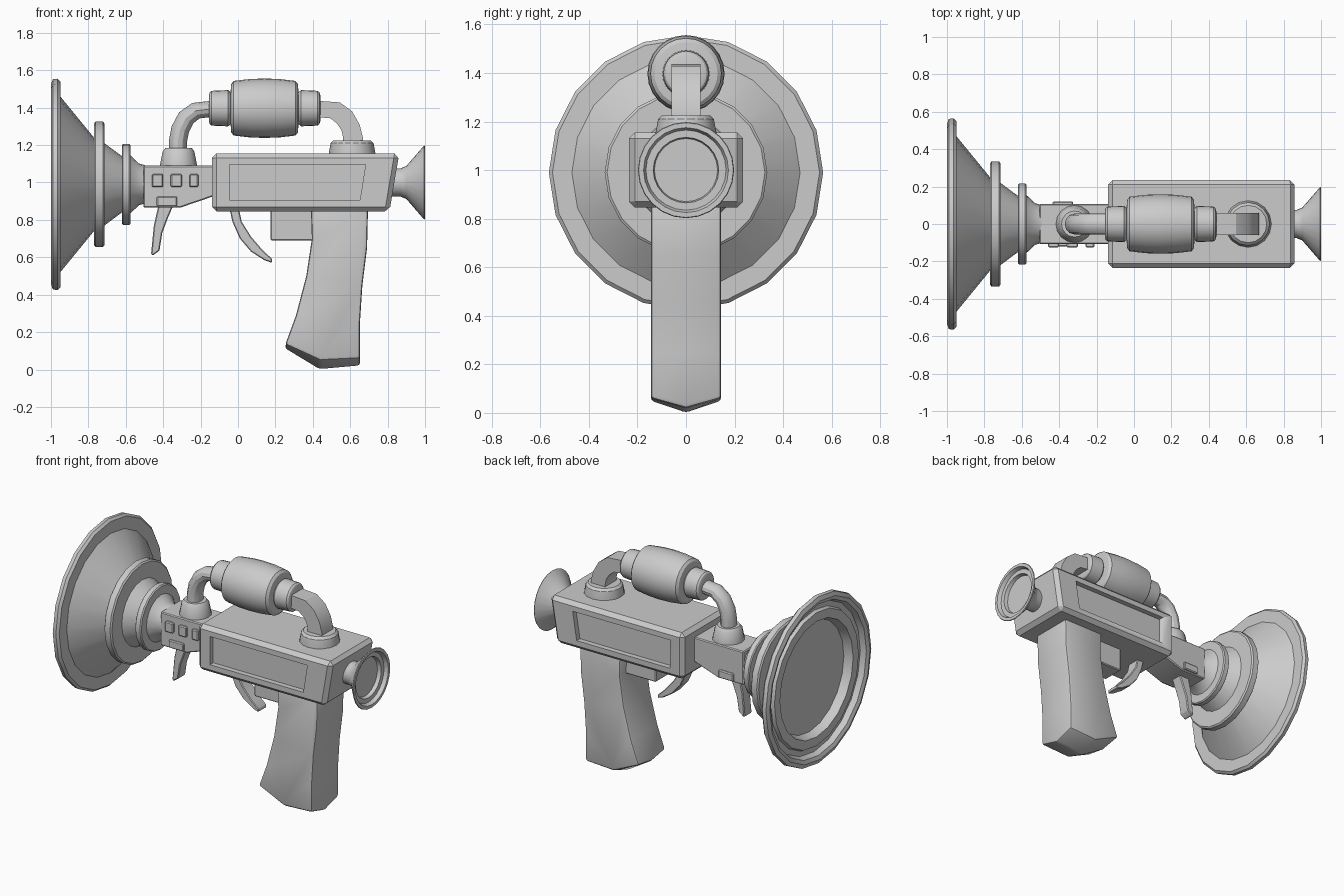
import bpy, bmesh
from math import cos, sin, pi, radians
from mathutils import Vector


def make(name, bm, bevel=0.0, segments=1, angle=30):
    bmesh.ops.recalc_face_normals(bm, faces=bm.faces)
    me = bpy.data.meshes.new(name)
    bm.to_mesh(me)
    bm.free()
    ob = bpy.data.objects.new(name, me)
    bpy.context.collection.objects.link(ob)
    bpy.ops.object.select_all(action='DESELECT')
    bpy.context.view_layer.objects.active = ob
    ob.select_set(True)
    if bevel:
        m = ob.modifiers.new("bevel", 'BEVEL')
        m.width, m.segments, m.limit_method = bevel, segments, 'ANGLE'
        bpy.ops.object.modifier_apply(modifier=m.name)
    bpy.ops.object.shade_smooth_by_angle(angle=radians(angle))
    return ob


def loft(name, rings, **kw):
    """Join equal-length rings of points and cap both ends."""
    bm = bmesh.new()
    vs = [[bm.verts.new(p) for p in r] for r in rings]
    n = len(rings[0])
    for a, b in zip(vs, vs[1:]):
        for i in range(n):
            j = (i + 1) % n
            bm.faces.new((a[i], a[j], b[j], b[i]))
    bm.faces.new(vs[0])
    bm.faces.new(vs[-1])
    return make(name, bm, **kw)


def prism(name, prof, y0, y1, **kw):
    return loft(name, [[(x, y, z) for x, z in prof] for y in (y0, y1)], **kw)


def box(name, x0, x1, y0, y1, z0, z1, **kw):
    return prism(name, [(x0, z0), (x1, z0), (x1, z1), (x0, z1)], y0, y1, **kw)


def lathe(name, prof, origin, n, axis='X', **kw):
    """Revolve (along, radius) pairs about the x or z axis."""
    o = Vector(origin)
    rings = []
    for t, r in prof:
        ring = []
        for k in range(n):
            c, s = r * cos(2 * pi * k / n), r * sin(2 * pi * k / n)
            ring.append(o + Vector((t, c, s) if axis == 'X' else (c, s, t)))
        rings.append(ring)
    return loft(name, rings, **kw)


# Flared horn with two collars and a recessed mouth
lathe("horn", [
    (-0.92, 0.37), (-0.975, 0.39), (-0.975, 0.45), (-0.955, 0.46), (-0.955, 0.495),
    (-0.99, 0.51), (-1.0, 0.535), (-0.99, 0.562), (-0.965, 0.565), (-0.95, 0.55),
    (-0.95, 0.47), (-0.77, 0.25), (-0.77, 0.325), (-0.762, 0.335), (-0.722, 0.335),
    (-0.714, 0.325), (-0.714, 0.22), (-0.62, 0.15), (-0.62, 0.21), (-0.614, 0.217),
    (-0.582, 0.217), (-0.575, 0.21), (-0.575, 0.155), (-0.53, 0.112), (-0.49, 0.1)],
    (0, 0, 0.99), 20)

# Neck block, its buttons and the trigger pivot
prism("neck", [(-0.505, 0.865), (-0.31, 0.865), (-0.12, 0.93), (-0.12, 1.09), (-0.505, 1.09)],
      -0.108, 0.108, bevel=0.006)
for i, (x0, x1) in enumerate([(-0.46, -0.4), (-0.36, -0.3), (-0.26, -0.212)]):
    box(f"button_{i + 1}", x0, x1, -0.125, -0.09, 0.975, 1.045, bevel=0.006)
box("front_trigger_pivot", -0.435, -0.325, -0.121, 0.121, 0.872, 0.925, bevel=0.006)

# Main body with a recessed panel on each side
body = prism("body", [(-0.14, 0.845), (0.81, 0.845), (0.862, 1.155), (-0.14, 1.155)],
             -0.235, 0.235, bevel=0.025)
for s in (-1, 1):
    cutter = prism("panel_cutter", [(-0.045, 0.905), (0.652, 0.905), (0.682, 1.095), (-0.045, 1.095)],
                   s * 0.2, s * 0.3)
    cutter.hide_render = True
    m = body.modifiers.new("panel", 'BOOLEAN')
    m.operation, m.object, m.solver = 'DIFFERENCE', cutter, 'EXACT'
    bpy.context.view_layer.objects.active = body
    bpy.ops.object.modifier_apply(modifier=m.name)
    bpy.data.objects.remove(cutter)

# Pistol grip: three slices, the middle one dips at the base
side = [(0.39, 0.86), (0.395, 0.7), (0.365, 0.5), (0.31, 0.29), (0.253, 0.135),
        (0.44, 0.05), (0.652, 0.06), (0.652, 0.25), (0.665, 0.45), (0.69, 0.65), (0.695, 0.86)]
middle = list(side)
middle[4:7] = [(0.25, 0.115), (0.44, 0.0), (0.652, 0.02)]
loft("grip", [[(x, y, z) for x, z in p] for p, y in
              ((side, -0.145), (middle, 0), (side, 0.145))], bevel=0.015, segments=2)

# Triggers and trigger housing
box("trigger_housing", 0.173, 0.42, -0.075, 0.075, 0.69, 0.86, bevel=0.006)
prism("rear_trigger", [(-0.045, 0.86), (-0.03, 0.79), (0.01, 0.7), (0.07, 0.63), (0.14, 0.585),
                       (0.182, 0.57), (0.182, 0.592), (0.13, 0.64), (0.07, 0.71), (0.02, 0.79),
                       (0.005, 0.86)], -0.045, 0.045, bevel=0.005)
prism("front_trigger", [(-0.425, 0.88), (-0.45, 0.77), (-0.465, 0.615), (-0.455, 0.61),
                        (-0.42, 0.635), (-0.405, 0.73), (-0.375, 0.81), (-0.345, 0.88)],
      -0.04, 0.04, bevel=0.008)

# Top handle: sockets, bent arms, barrel
lathe("front_socket", [(-0.02, 0.1), (0, 0.1), (0.075, 0.085), (0.095, 0.07)],
      (-0.318, 0, 1.09), 16, 'Z')
lathe("rear_socket", [(-0.02, 0.125), (0, 0.125), (0.055, 0.115), (0.07, 0.1)],
      (0.61, 0, 1.155), 16, 'Z')


def arm(name, outer, inner, ring):
    rings = []
    for (xo, zo), (xi, zi) in zip(outer, inner):
        rings.append([((xo + xi) / 2 + u * (xo - xi) / 2, v, (zo + zi) / 2 + u * (zo - zi) / 2)
                      for u, v in ring])
    loft(name, rings)


arm("front_arm",
    [(-0.37, 1.15), (-0.37, 1.22), (-0.355, 1.3), (-0.315, 1.375), (-0.245, 1.425), (-0.14, 1.437)],
    [(-0.272, 1.15), (-0.272, 1.22), (-0.262, 1.27), (-0.24, 1.315), (-0.205, 1.343), (-0.14, 1.35)],
    [(cos(k * pi / 6), 0.055 * sin(k * pi / 6)) for k in range(12)])
arm("rear_arm",
    [(0.668, 1.2), (0.668, 1.24), (0.65, 1.31), (0.61, 1.38), (0.545, 1.428), (0.42, 1.437)],
    [(0.562, 1.2), (0.562, 1.24), (0.553, 1.28), (0.53, 1.315), (0.495, 1.343), (0.42, 1.35)],
    [(1, -0.06), (1, 0.06), (-1, 0.06), (-1, -0.06)])

end = [(-0.298, 0.07), (-0.293, 0.085), (-0.283, 0.093), (-0.195, 0.097), (-0.182, 0.085),
       (-0.178, 0.13), (-0.165, 0.146), (-0.08, 0.156)]
lathe("handle_barrel", end + [(0, 0.159)] + [(-t, r) for t, r in reversed(end)],
      (0.142, 0, 1.397), 24)

# Flared eyepiece at the back
lathe("eyepiece", [(0.8, 0.075), (0.87, 0.076), (0.9, 0.088), (0.995, 0.198), (1.0, 0.195),
                   (1.0, 0.175), (0.975, 0.165), (0.975, 0.135), (0.95, 0.13)],
      (0, 0, 1.0), 24)
